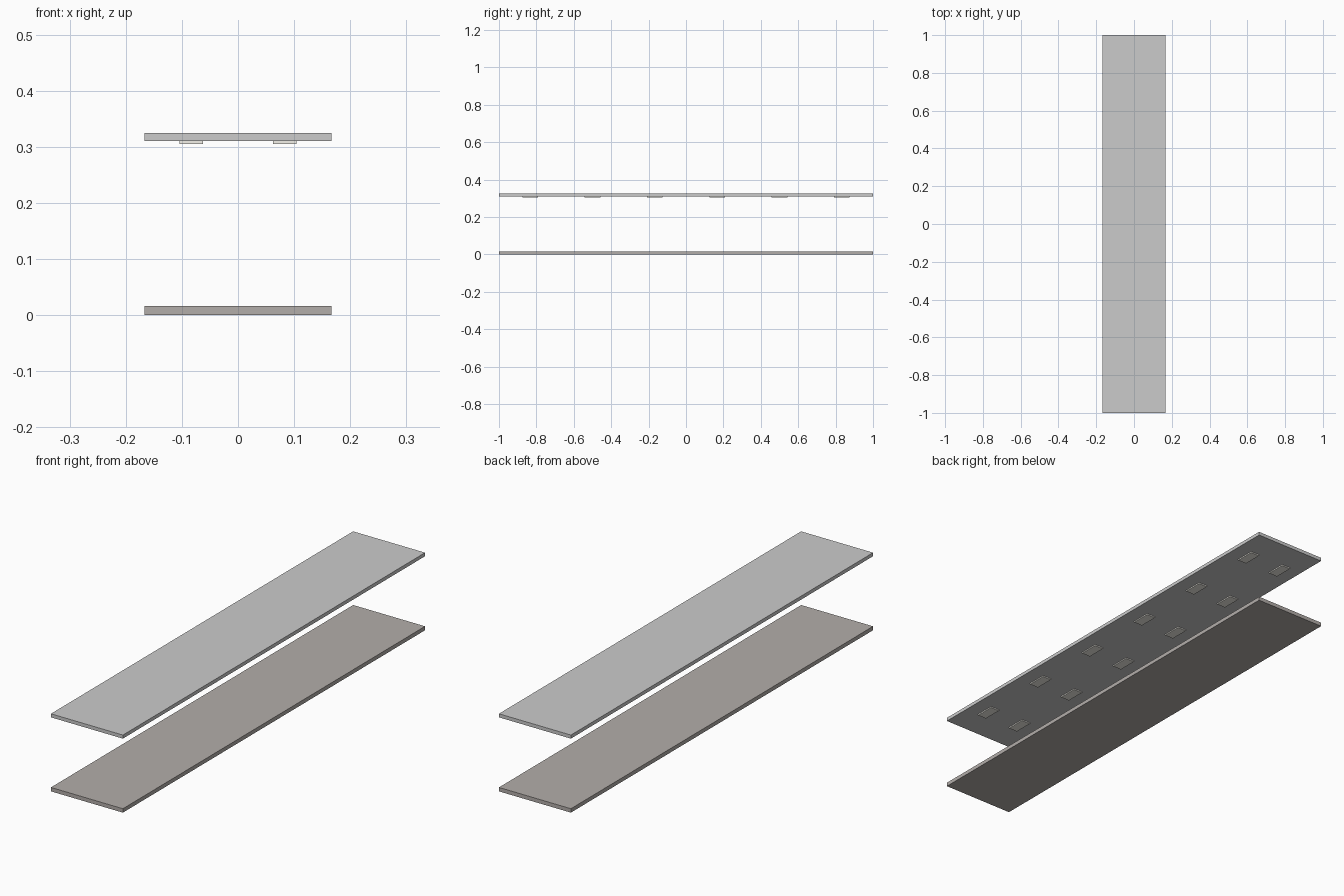
import bpy

if "Cube" in bpy.data.objects:
    bpy.data.objects.remove(bpy.data.objects["Cube"])


def material(name, rgb):
    m = bpy.data.materials.new(name)
    m.diffuse_color = (*rgb, 1)
    m.use_nodes = True
    m.node_tree.nodes["Principled BSDF"].inputs["Base Color"].default_value = m.diffuse_color
    return m


def box(name, x, y, z0, z1, sx, sy, mat):
    bpy.ops.mesh.primitive_cube_add(size=1, location=(x, y, (z0 + z1) / 2))
    o = bpy.context.object
    o.name = name
    o.scale = (sx, sy, z1 - z0)
    bpy.ops.object.transform_apply(location=False, rotation=False, scale=True)
    o.data.materials.append(mat)
    return o


floor_mat = material("floor_warm_grey", (0.45, 0.42, 0.40))
ceiling_mat = material("ceiling_grey", (0.62, 0.62, 0.60))
lamp_mat = material("lamp_cream", (0.9, 0.88, 0.82))

# Corridor floor and ceiling slabs
box("floor", 0, 0, 0, 0.0165, 0.3333, 2, floor_mat)
box("ceiling", 0, 0, 0.31, 0.325, 0.3333, 2, ceiling_mat)

# Two rows of six lamp panels under the ceiling
for side in (-1, 1):
    for i in range(6):
        box("ceiling_lamp", side * 0.0833, (i - 2.5) / 3, 0.305, 0.31,
            0.0417, 0.0833, lamp_mat)
